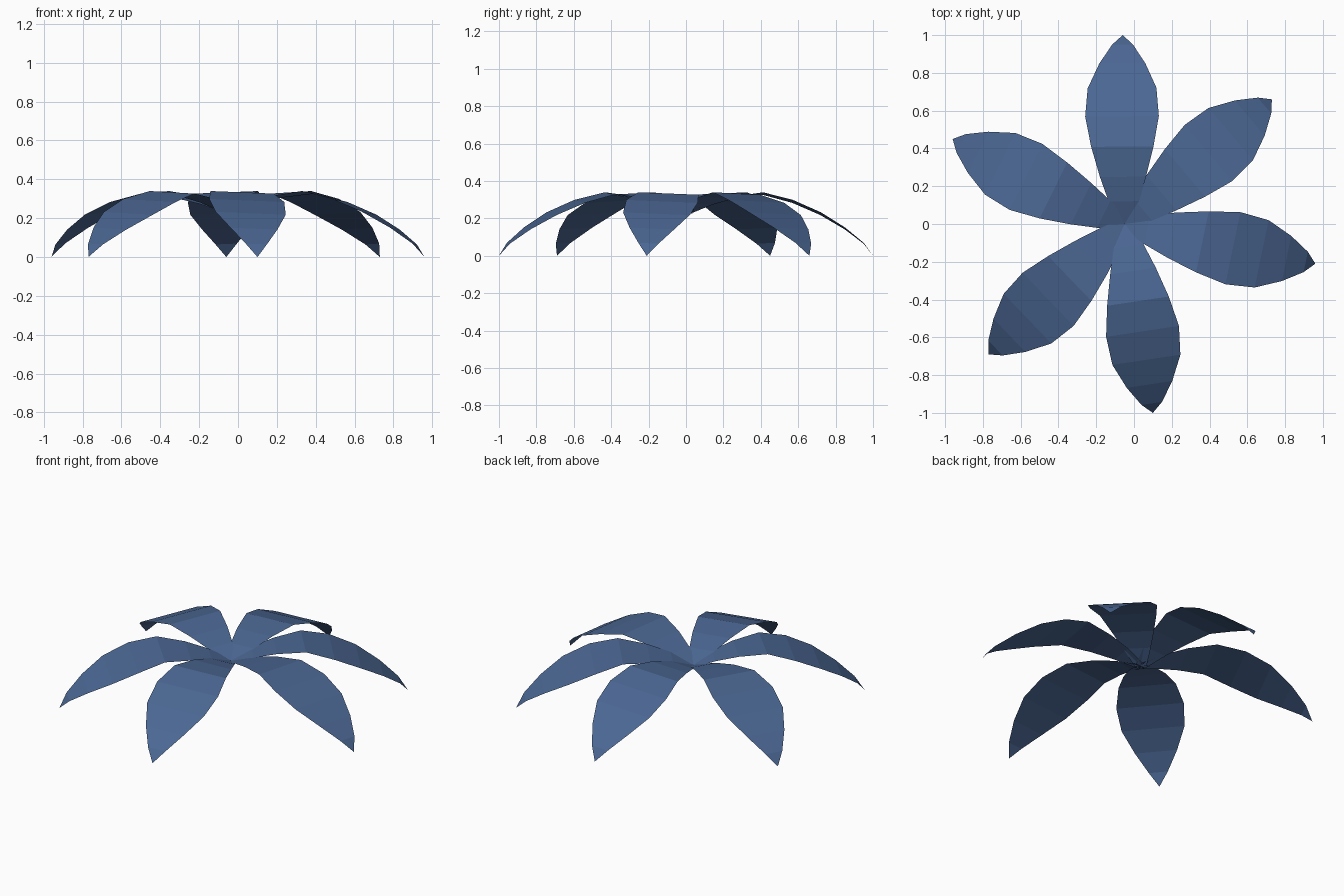
import bpy
import math

if "Cube" in bpy.data.objects:
    bpy.data.objects.remove(bpy.data.objects["Cube"])

# Leaf rows: distance along the leaf, half width, height
ROWS = [(0.00, 0.035, 0.228), (0.12, 0.080, 0.276), (0.25, 0.122, 0.311),
        (0.41, 0.165, 0.333), (0.57, 0.195, 0.291), (0.72, 0.182, 0.225),
        (0.85, 0.122, 0.146), (0.95, 0.055, 0.067)]
CENTRE = (-0.05, 0.0)
TILT = 0.04  # the clockwise edge of each leaf sits a little higher
# Tip x and y of the six leaves, and a slight sideways bow
LEAVES = [(-0.06, 1.0, 0.008), (0.73, 0.66, 0.0), (0.96, -0.21, -0.009),
          (0.10, -1.0, 0.010), (-0.77, -0.69, 0.008), (-0.96, 0.45, 0.008)]

blue = bpy.data.materials.new("leaf_blue")
blue.diffuse_color = (0.07, 0.135, 0.29, 1)
blue.use_nodes = True
blue.node_tree.nodes["Principled BSDF"].inputs["Base Color"].default_value = blue.diffuse_color


def make_leaf(name, tip_x, tip_y, bow):
    dx, dy = tip_x - CENTRE[0], tip_y - CENTRE[1]
    length = math.hypot(dx, dy)
    ux, uy = dx / length, dy / length
    verts = []
    for t, w, z in ROWS:
        for side in (-1, 1):
            off = w * side + bow * math.sin(math.pi * t)
            verts.append((CENTRE[0] + dx * t - uy * off,
                          CENTRE[1] + dy * t + ux * off,
                          z - TILT * w * side))
    verts.append((tip_x, tip_y, 0.0))
    # Flat bands across the leaf, closed by a pointed tip
    n = len(ROWS)
    faces = [(2 * i, 2 * i + 2, 2 * i + 3, 2 * i + 1) for i in range(n - 1)]
    faces.append((2 * n - 2, 2 * n, 2 * n - 1))
    mesh = bpy.data.meshes.new(name)
    mesh.from_pydata(verts, [], faces)
    mesh.materials.append(blue)
    obj = bpy.data.objects.new(name, mesh)
    bpy.context.collection.objects.link(obj)


for i, leaf in enumerate(LEAVES):
    make_leaf(f"leaf_{i + 1}", *leaf)
